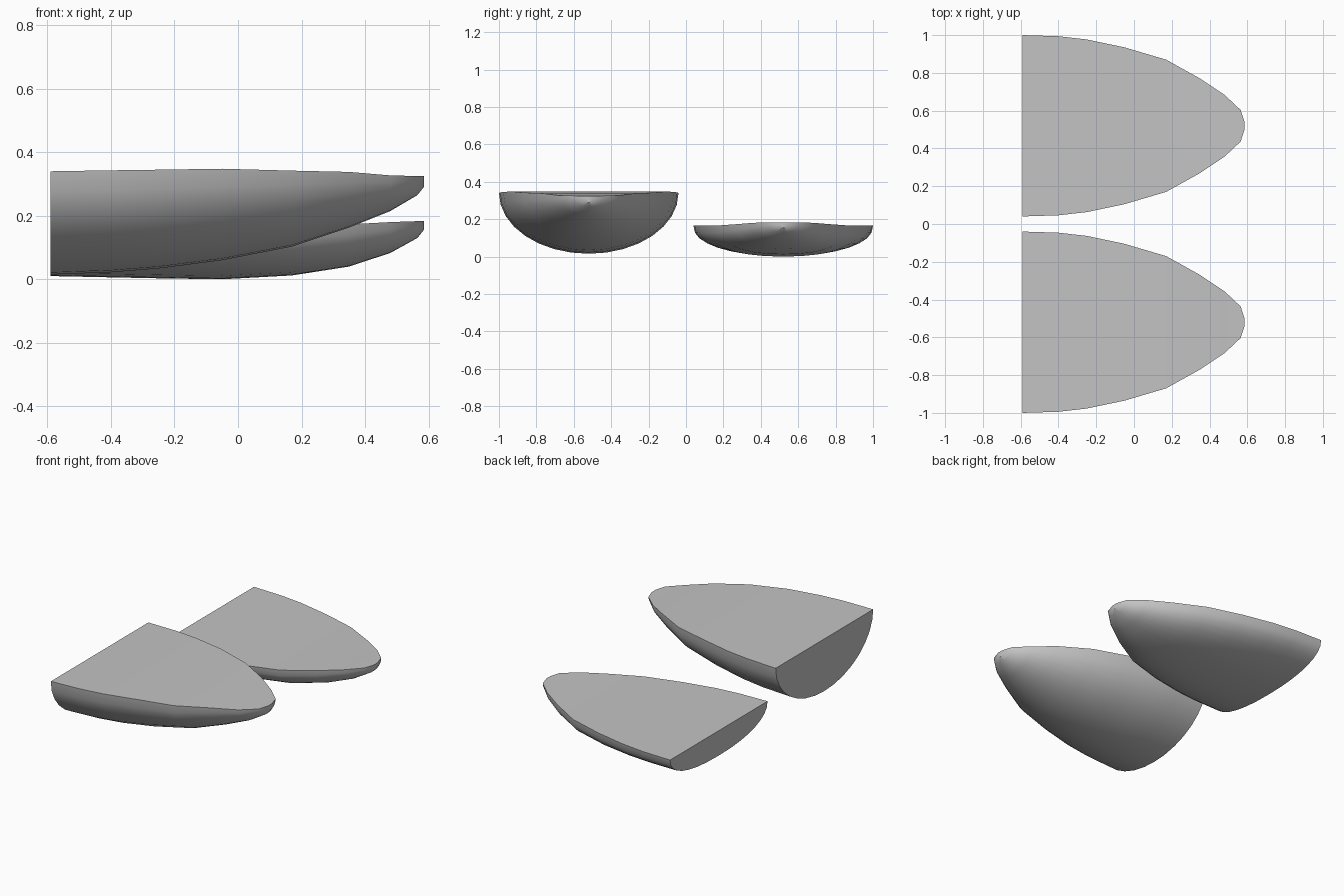
import bpy
import bmesh
from math import cos, sin, pi, radians

cube = bpy.data.objects.get("Cube")
if cube:
    bpy.data.objects.remove(cube)

grey = bpy.data.materials.new("plain grey")
grey.use_nodes = True
COLOR = (0.55, 0.55, 0.55, 1)
grey.diffuse_color = COLOR
grey.node_tree.nodes["Principled BSDF"].inputs["Base Color"].default_value = COLOR

# Stations from the flat end to the tip, and the outline half width at each
STATIONS = [-0.59, -0.4, -0.25, -0.05, 0.17, 0.35, 0.48, 0.565, 0.585]
WIDTHS = [0.48, 0.474, 0.457, 0.415, 0.35, 0.25, 0.163, 0.083, 0.02]
SEGMENTS = 16


def spow(value, power):
    return abs(value) ** power * (1 if value >= 0 else -1)


def hull(name, centre_y, rims, keels, roundness):
    """Loft rounded half sections under a flat deck."""
    bm = bmesh.new()
    rings = []
    for x, width, rim, keel in zip(STATIONS, WIDTHS, rims, keels):
        ring = []
        for i in range(SEGMENTS + 1):
            a = pi * i / SEGMENTS
            y = centre_y - width * spow(cos(a), 2 / roundness)
            z = rim - (rim - keel) * spow(sin(a), 2 / roundness)
            ring.append(bm.verts.new((x, y, z)))
        rings.append(ring)

    # Curved skin and deck strips
    for a, b in zip(rings, rings[1:]):
        for i in range(SEGMENTS):
            bm.faces.new((a[i], a[i + 1], b[i + 1], b[i]))
        bm.faces.new((a[0], b[0], b[-1], a[-1]))
    # Flat end and blunt tip
    bm.faces.new(rings[0])
    bm.faces.new(rings[-1])
    bmesh.ops.recalc_face_normals(bm, faces=bm.faces[:])

    mesh = bpy.data.meshes.new(name)
    bm.to_mesh(mesh)
    bm.free()
    mesh.materials.append(grey)
    obj = bpy.data.objects.new(name, mesh)
    bpy.context.collection.objects.link(obj)
    bpy.ops.object.select_all(action="DESELECT")
    obj.select_set(True)
    bpy.context.view_layer.objects.active = obj
    bpy.ops.object.shade_smooth_by_angle(angle=radians(35))
    return obj


# Deep half shell at the front
hull("deep_shell", -0.52,
     [0.34, 0.343, 0.345, 0.348, 0.342, 0.338, 0.327, 0.325, 0.325],
     [0.015, 0.022, 0.034, 0.06, 0.103, 0.163, 0.215, 0.265, 0.29], 2.0)

# Shallow half shell at the back
hull("shallow_shell", 0.52,
     [0.165, 0.165, 0.165, 0.165, 0.166, 0.173, 0.18, 0.183, 0.183],
     [0.01, 0.006, 0.003, 0, 0.012, 0.04, 0.083, 0.13, 0.155], 2.3)
